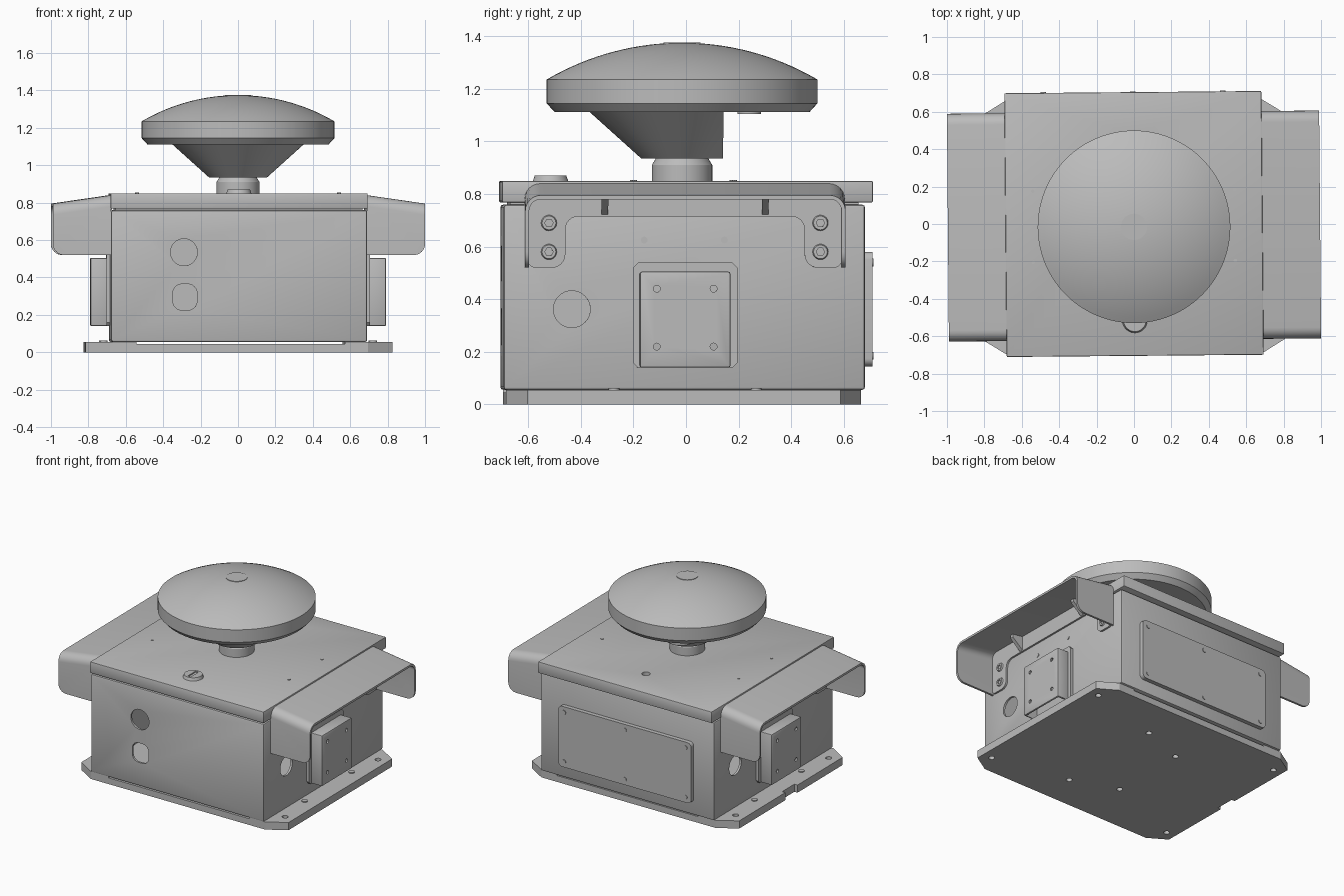
import bpy, bmesh, math
from mathutils import Vector, Matrix

cube = bpy.data.objects.get("Cube")
if cube:
    bpy.data.objects.remove(cube, do_unlink=True)

grey = bpy.data.materials.new("plain grey")
grey.use_nodes = True
TONE = (0.5, 0.5, 0.5, 1)
grey.diffuse_color = TONE
grey.node_tree.nodes["Principled BSDF"].inputs["Base Color"].default_value = TONE
parts = []


def finish(name, bm):
    bmesh.ops.recalc_face_normals(bm, faces=bm.faces[:])
    me = bpy.data.meshes.new(name)
    bm.to_mesh(me)
    bm.free()
    me.materials.append(grey)
    ob = bpy.data.objects.new(name, me)
    bpy.context.scene.collection.objects.link(ob)
    parts.append(ob)
    return ob


def box(name, lo, hi, bevel=0, segments=2):
    lo, hi = Vector(lo), Vector(hi)
    bm = bmesh.new()
    bmesh.ops.create_cube(bm, size=1)
    for v in bm.verts:
        v.co = (lo + hi) / 2 + v.co * (hi - lo)
    if bevel:
        bmesh.ops.bevel(bm, geom=bm.edges[:], offset=bevel, segments=segments,
                        profile=0.5, affect='EDGES')
    return finish(name, bm)


def disc(name, at, r, depth, axis='z', top=None, segments=32):
    """Cylinder starting at a point and growing along an axis."""
    bm = bmesh.new()
    turn = {'x': Matrix.Rotation(math.pi / 2, 4, 'Y'),
            'y': Matrix.Rotation(-math.pi / 2, 4, 'X'), 'z': Matrix()}[axis]
    m = Matrix.Translation(at) @ turn @ Matrix.Translation((0, 0, depth / 2))
    bmesh.ops.create_cone(bm, cap_ends=True, segments=segments, radius1=r,
                          radius2=r if top is None else top, depth=depth, matrix=m)
    return finish(name, bm)


def rounded(points, steps=6):
    """Outline with corner radii given as a third number."""
    out = []
    for i, p in enumerate(points):
        c = Vector(p[:2])
        if len(p) < 3:
            out.append(c)
            continue
        a = (Vector(points[i - 1][:2]) - c).normalized()
        b = (Vector(points[(i + 1) % len(points)][:2]) - c).normalized()
        for k in range(steps + 1):
            t = math.pi / 2 * k / steps
            out.append(c + p[2] * (a * (1 - math.sin(t)) + b * (1 - math.cos(t))))
    return out


def prism(name, outline, lo, hi, axis='x', shape=None):
    place = {'x': lambda p, d: (d, p.x, p.y), 'y': lambda p, d: (p.x, d, p.y),
             'z': lambda p, d: (p.x, p.y, d)}[axis]
    bm = bmesh.new()
    a = [bm.verts.new(place(p, lo)) for p in outline]
    b = [bm.verts.new(place(p, hi)) for p in outline]
    bm.faces.new(a)
    bm.faces.new(b)
    for i in range(len(a)):
        bm.faces.new((a[i - 1], a[i], b[i], b[i - 1]))
    if shape:
        shape(bm)
    return finish(name, bm)


def lathe(name, profile, centre_y, segments=96):
    bm = bmesh.new()
    vs = [bm.verts.new((r, 0, z)) for r, z in profile]
    es = [bm.edges.new(pair) for pair in zip(vs, vs[1:])]
    bmesh.ops.spin(bm, geom=vs + es, cent=(0, 0, 0), axis=(0, 0, 1),
                   angle=math.tau, steps=segments)
    bmesh.ops.remove_doubles(bm, verts=bm.verts[:], dist=1e-4)
    bmesh.ops.translate(bm, verts=bm.verts[:], vec=(0, centre_y, 0))
    return finish(name, bm)


def cut(ob, *cutters):
    bpy.context.view_layer.objects.active = ob
    for c in cutters:
        mod = ob.modifiers.new("cut", 'BOOLEAN')
        mod.operation, mod.solver, mod.object = 'DIFFERENCE', 'EXACT', c
        bpy.ops.object.modifier_apply(modifier=mod.name)
        parts.remove(c)
        bpy.data.objects.remove(c, do_unlink=True)


def mirrored(ob):
    me = ob.data.copy()
    me.transform(Matrix.Scale(-1, 4, (1, 0, 0)))
    me.flip_normals()
    ob.name = ob.name + "_left"
    twin = bpy.data.objects.new(ob.name.replace("_left", "_right"), me)
    bpy.context.scene.collection.objects.link(twin)
    parts.append(twin)


# Base plate with clipped corners, a shallow channel, bolt holes and an edge notch
outline = [Vector(p) for p in ((-.69, -.69), (.69, -.69), (.82, -.61), (.82, .58),
                               (.69, .66), (-.69, .66), (-.82, .58), (-.82, -.61))]
base = prism("base_plate", outline, 0, .055, 'z')
spots = [(x, y) for x in (-.75, .75) for y in (-.55, .52)]
spots += [(.18, .36), (-.15, .24), (.18, -.44), (-.15, -.32)]
cut(base, box("channel", (-.55, -1, .045), (.565, 1, .1)),
    box("notch", (-.9, -.09, -.1), (-.795, .05, .1)),
    *[disc("bolt_hole", (x, y, -.1), .02, .3) for x, y in spots])

# Hollow housing with cable openings
body = box("housing", (-.685, -.7, .055), (.685, .675, .76), .012)
flat_sided = rounded([(-.355, .225, .05), (-.225, .225, .05),
                      (-.225, .365, .05), (-.355, .365, .05)])
cut(body, box("inside", (-.67, -.685, .07), (.67, .66, .9)),
    disc("round_opening", (-.295, -.8, .535), .072, .2, 'y'),
    prism("flat_opening", flat_sided, -.8, -.6, 'y'),
    disc("right_opening", (.6, -.44, .362), .07, .2, 'x'),
    disc("left_opening", (-.8, .43, .362), .07, .2, 'x'))
box("gasket", (-.66, -.675, .74), (.66, .65, .78))

# Lid with a rear hole, small pins and a slotted vent plug
lid = box("lid", (-.687, -.705, .768), (.687, .705, .85), .006)
cut(lid, disc("lid_hole", (0, .46, .8), .028, .2))
for x, y in ((-.54, .18), (-.54, -.2), (.54, .18), (.54, -.2)):
    disc("lid_pin", (x, y, .85), .009, .004, segments=12)
plug = disc("vent_plug", (0, -.515, .85), .067, .02, top=.06)
cut(plug, box("slot", (-.012, -.56, .862), (.012, -.47, .9)))

# Rear cover plate
cover = rounded([(-.525, .145, .03), (.525, .145, .03), (.525, .58, .03), (-.525, .58, .03)])
prism("rear_cover", cover, .67, .705, 'y')
for x in (-.48, 0, .48):
    for z in (.185, .54):
        disc("cover_screw", (x, .705, z), .015, .004, 'y', segments=16)


# Side guards: a sloping hood with end flaps, a wall flange and gussets
def slope_and_round(bm):
    for v in bm.verts:
        if v.co.z > .7:
            v.co.z -= (v.co.x - .685) * .145
    low = [e for e in bm.edges if all(v.co.x > .99 and v.co.z < .53 for v in e.verts)]
    bmesh.ops.bevel(bm, geom=low, offset=.06, segments=6, profile=.5, affect='EDGES')


Y0, Y1, T = -.62, .598, .015
hood = rounded([(Y0, .52), (Y0, .84, .06), (Y1, .84, .06), (Y1, .52),
                (Y1 - T, .52), (Y1 - T, .84 - T, .045),
                (Y0 + T, .84 - T, .045), (Y0 + T, .52)])
mirrored(prism("guard_hood", hood, .685, .995, 'x', slope_and_round))
flange = rounded([(Y0 + .012, .52, .03), (Y0 + .012, .83, .05), (Y1 - .012, .83, .05),
                  (Y1 - .012, .52, .03), (.445, .52, .05), (.445, .715, .05),
                  (-.465, .715, .05), (-.465, .52, .05)])
mirrored(prism("guard_flange", flange, .68, .698, 'x'))
gusset = [Vector(p) for p in ((.69, .715), (.69, .83), (.78, .82), (.78, .79))]
for y in (-.315, .295):
    mirrored(prism("guard_gusset", gusset, y - .013, y + .013, 'y'))
for y in (-.527, .505):
    for z in (.58, .69):
        bolt = disc("guard_bolt", (.695, y, z), .031, .012, 'x', .026)
        cut(bolt, disc("socket", (.699, y, z), .016, .1, 'x', segments=6))
        mirrored(bolt)

# Side mounting brackets: folded cover open at the bottom, on a thin flange
shell = box("mount_cover", (.68, -.182, .14), (.79, .162, .505), .008)
cut(shell, box("hollow", (.6, -.17, .1), (.778, .15, .493)),
    *[disc("mount_hole", (.7, y, z), .013, .2, 'x', segments=16)
      for y in (-.118, .098) for z in (.22, .44)])
mirrored(shell)
rim = [Vector(p) for p in ((-.208, .16), (-.19, .14), (-.17, .14), (-.17, .5), (.15, .5),
                           (.15, .14), (.172, .14), (.19, .16), (.19, .52), (.17, .54),
                           (-.188, .54), (-.208, .52))]
mirrored(prism("mount_rim", rim, .68, .705, 'x'))
for y in (-.165, .14):
    mirrored(disc("wall_screw", (.685, y, .625), .013, .004, 'x', segments=16))
for y in (-.28, .26):
    mirrored(disc("base_screw", (.72, y, .05), .02, .012, segments=16))

# Antenna: neck, flattened cone and shallow dome
CY = -.015
lathe("antenna_neck", [(0, .84), (.115, .84), (.115, .91), (.1, .935), (.09, .96), (0, .96)], CY, 48)
cone = lathe("antenna_cone", [(0, .935), (.155, .935), (.355, 1.115), (0, 1.115)], CY)
cut(cone, box("cone_trim", (-.5, .14, .9), (.5, .6, 1.2)))
R = 1.017
arc = [(.515 * k / 16, 1.375 - R + math.sqrt(R * R - (.515 * k / 16) ** 2)) for k in range(16, -1, -1)]
lathe("antenna_dome", [(0, 1.112), (.485, 1.112), (.515, 1.145)] + arc, CY)
disc("dome_cap", (0, CY, 1.37), .07, .006)
disc("dome_socket", (0, .24, 1.105), .045, .01)

# Smooth curved surfaces and turn the whole assembly very slightly
bpy.ops.object.select_all(action='DESELECT')
for ob in parts:
    ob.rotation_euler.z = math.radians(.5)
    ob.select_set(True)
bpy.context.view_layer.objects.active = parts[0]
bpy.ops.object.shade_smooth_by_angle(angle=math.radians(30))
